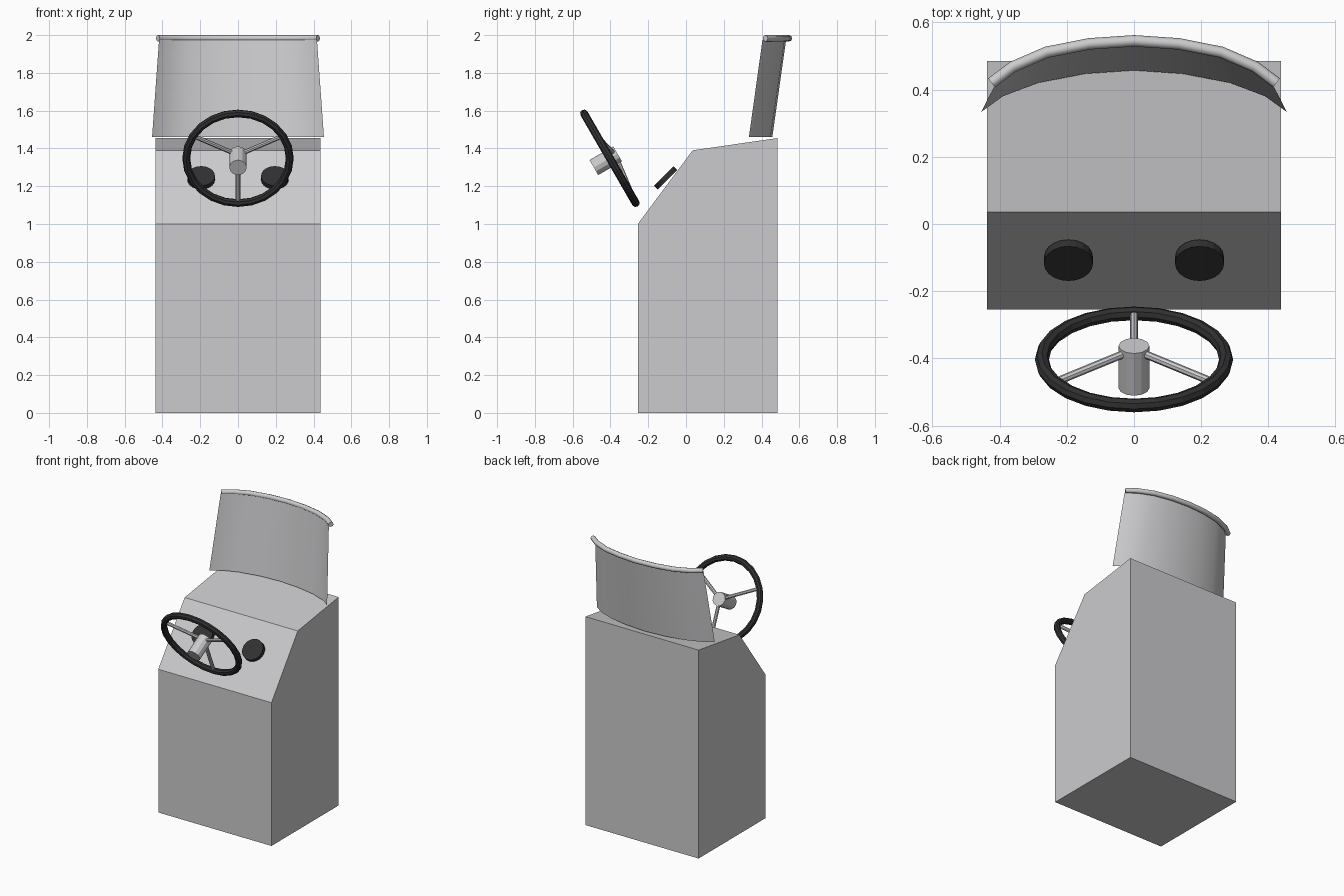
import bpy, bmesh, math
from mathutils import Vector

cube = bpy.data.objects.get("Cube")
if cube:
    bpy.data.objects.remove(cube)


def material(name, colour):
    m = bpy.data.materials.new(name)
    m.use_nodes = True
    m.diffuse_color = colour
    m.node_tree.nodes["Principled BSDF"].inputs["Base Color"].default_value = colour
    return m


grey = material("light grey", (0.6, 0.6, 0.615, 1))
black = material("soft black", (0.03, 0.03, 0.03, 1))


def mesh_object(name, bm, mat):
    bmesh.ops.recalc_face_normals(bm, faces=bm.faces)
    me = bpy.data.meshes.new(name)
    bm.to_mesh(me)
    bm.free()
    me.materials.append(mat)
    ob = bpy.data.objects.new(name, me)
    bpy.context.collection.objects.link(ob)
    return ob


def rod(name, start, end, radius, sides, mat):
    """Capped cylinder between two points."""
    start, end = Vector(start), Vector(end)
    axis = end - start
    bm = bmesh.new()
    bmesh.ops.create_cone(bm, cap_ends=True, segments=sides, radius1=radius,
                          radius2=radius, depth=axis.length)
    ob = mesh_object(name, bm, mat)
    ob.rotation_euler = axis.to_track_quat('Z', 'Y').to_euler()
    ob.location = (start + end) / 2
    return ob


def arc(half, z):
    """Mirror half an arc, given from the middle outwards."""
    left = [(-x, y, z) for x, y in reversed(half[1:])]
    return left + [(x, y, z) for x, y in half]


def smooth(ob):
    bpy.ops.object.select_all(action='DESELECT')
    ob.select_set(True)
    bpy.context.view_layer.objects.active = ob
    bpy.ops.object.shade_smooth_by_angle(angle=math.radians(30))


# Console body: side profile extruded across x
profile = [(-0.255, 0), (0.485, 0), (0.485, 1.455), (0.035, 1.39), (-0.255, 1.0)]
bm = bmesh.new()
face = bm.faces.new([bm.verts.new((-0.437, y, z)) for y, z in profile])
ext = bmesh.ops.extrude_face_region(bm, geom=[face])
bmesh.ops.translate(bm, vec=(0.874, 0, 0),
                    verts=[v for v in ext["geom"] if isinstance(v, bmesh.types.BMVert)])
mesh_object("console_body", bm, grey)

# Curved windscreen sheet, leaning back and narrowing upwards
lower = arc([(0, 0.457), (0.145, 0.447), (0.285, 0.42), (0.39, 0.38), (0.455, 0.333)], 1.46)
upper = arc([(0, 0.53), (0.135, 0.522), (0.26, 0.497), (0.355, 0.455), (0.418, 0.405)], 1.975)
bm = bmesh.new()
rows = [[bm.verts.new(p) for p in row] for row in (lower, upper)]
for i in range(len(lower) - 1):
    bm.faces.new((rows[0][i], rows[0][i + 1], rows[1][i + 1], rows[1][i]))
smooth(mesh_object("windscreen", bm, grey))

# Rail along the top of the windscreen
curve = bpy.data.curves.new("windscreen_rail", 'CURVE')
curve.dimensions = '3D'
curve.bevel_depth = 0.017
curve.bevel_resolution = 2
curve.use_fill_caps = True
path = arc([(0, 0.545), (0.133, 0.536), (0.26, 0.511), (0.36, 0.468), (0.424, 0.42)], 1.983)
spline = curve.splines.new('POLY')
spline.points.add(len(path) - 1)
for point, co in zip(spline.points, path):
    point.co = (*co, 1)
curve.materials.append(grey)
rail = bpy.data.objects.new("windscreen_rail", curve)
bpy.context.collection.objects.link(rail)
bpy.ops.object.select_all(action='DESELECT')
rail.select_set(True)
bpy.context.view_layer.objects.active = rail
bpy.ops.object.convert(target='MESH')

# Two round gauges on the sloped panel
tilt = Vector((0, -1, 1)).normalized()
for side, name in ((1, "left_gauge"), (-1, "right_gauge")):
    mid = Vector((side * 0.195, -0.108, 1.245))
    rod(name, mid - tilt * 0.014, mid + tilt * 0.014, 0.073, 20, black)

# Steering wheel frame: axis towards the console, up within the wheel plane
centre = Vector((0, -0.403, 1.348))
axis = Vector((0, math.cos(math.radians(30)), 0.5))
up = Vector((0, -0.5, math.cos(math.radians(30))))
right = Vector((1, 0, 0))


def on_wheel(angle, radius, offset=0):
    return centre + (right * math.cos(angle) + up * math.sin(angle)) * radius + axis * offset


# Wheel rim: ring of octagonal sections
major, minor, steps, sides = 0.274, 0.021, 24, 8
bm = bmesh.new()
rings = []
for i in range(steps):
    a = math.tau * i / steps
    rings.append([bm.verts.new(on_wheel(a, major + minor * math.cos(math.tau * j / sides),
                                        minor * math.sin(math.tau * j / sides)))
                  for j in range(sides)])
for i in range(steps):
    a, b = rings[i], rings[(i + 1) % steps]
    for j in range(sides):
        k = (j + 1) % sides
        bm.faces.new((a[j], b[j], b[k], a[k]))
mesh_object("wheel_rim", bm, black)

# Hub and three dished spokes
rod("wheel_hub", centre - axis * 0.098, centre + axis * 0.047, 0.046, 12, grey)
for n, degrees in enumerate((30, 150, 270)):
    a = math.radians(degrees)
    rod(f"wheel_spoke_{n + 1}", on_wheel(a, 0.03, 0.03), on_wheel(a, major), 0.012, 8, grey)
